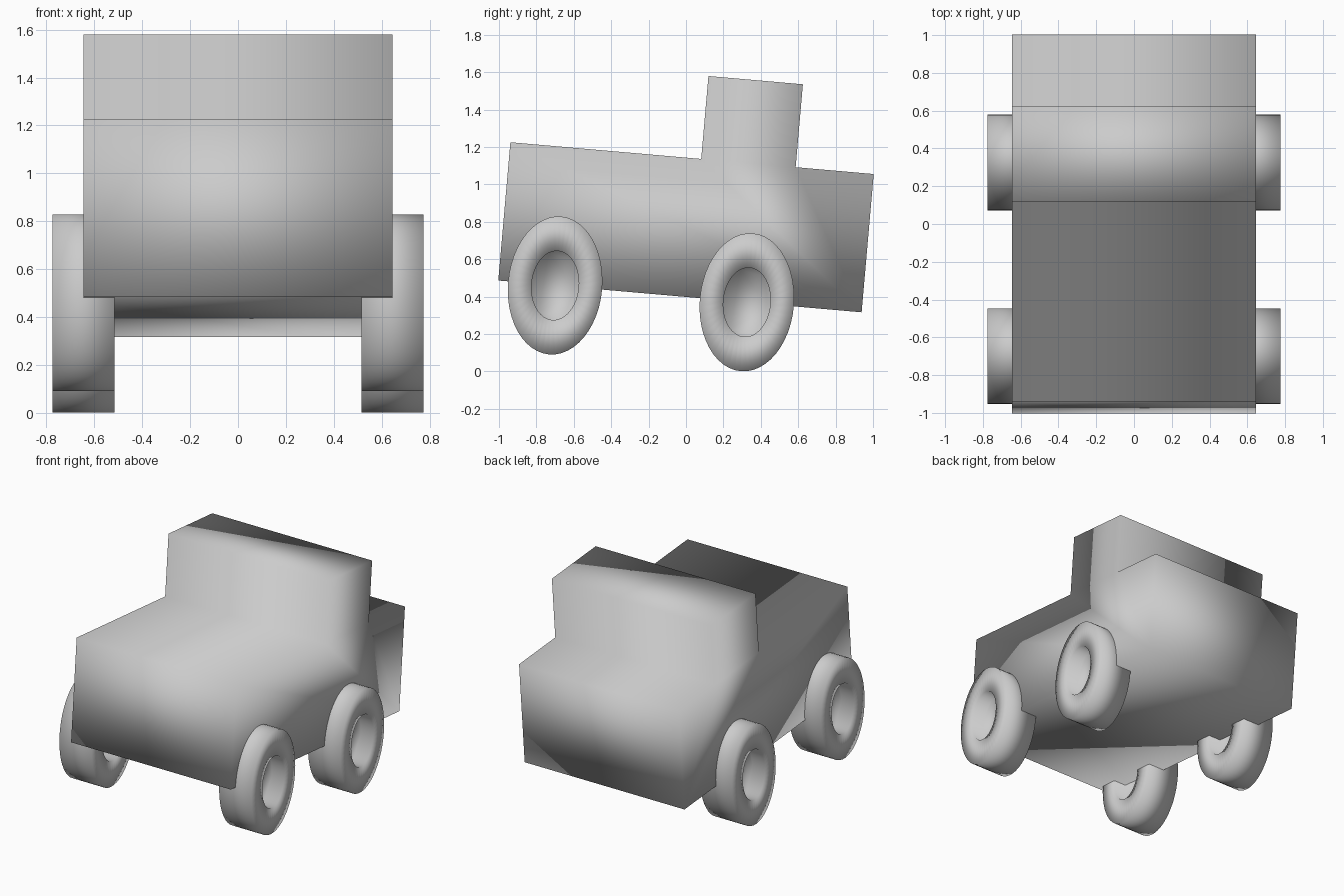
import bpy, bmesh, math
from mathutils import Matrix

old = bpy.data.objects.get("Cube")
if old:
    bpy.data.objects.remove(old, do_unlink=True)

grey = bpy.data.materials.new("plain grey")
grey.use_nodes = True
COLOUR = (0.6, 0.6, 0.6, 1)
grey.diffuse_color = COLOUR
grey.node_tree.nodes["Principled BSDF"].inputs["Base Color"].default_value = COLOUR

# The whole vehicle leans forward-up by a few degrees
LEAN = Matrix.Translation((0, 0, 0.771)) @ Matrix.Rotation(math.radians(-5), 4, 'X')
HALF_WIDTH = 0.645
FLOOR = -0.371


def finish(name, bm, place):
    """Turn a bmesh into a smooth grey object in the leaning frame."""
    bmesh.ops.recalc_face_normals(bm, faces=bm.faces)
    mesh = bpy.data.meshes.new(name)
    bm.to_mesh(mesh)
    bm.free()
    mesh.materials.append(grey)
    for poly in mesh.polygons:
        poly.use_smooth = True
    obj = bpy.data.objects.new(name, mesh)
    bpy.context.collection.objects.link(obj)
    obj.matrix_world = LEAN @ place
    return obj


def add_body():
    """Side profile of hood, cab and rear deck, extruded across the width."""
    deck, roof, end = -FLOOR, 0.816, 0.975
    cab_front, cab_back = 0.049, 0.556
    profile = [(-end, FLOOR), (end, FLOOR), (end, deck), (cab_back, deck),
               (cab_back, roof), (cab_front, roof), (cab_front, deck), (-end, deck)]
    bm = bmesh.new()
    face = bm.faces.new([bm.verts.new((-HALF_WIDTH, y, z)) for y, z in profile])
    side = bmesh.ops.extrude_face_region(bm, geom=[face])
    moved = [v for v in side["geom"] if isinstance(v, bmesh.types.BMVert)]
    bmesh.ops.translate(bm, verts=moved, vec=(2 * HALF_WIDTH, 0, 0))
    finish("body", bm, Matrix.Identity(4))


def add_wheel(name, x, y):
    """Oval wheel with a round recess in each flat side."""
    sides, half, depth = 48, 0.13, 0.1
    # across the wheel: (offset along axle, share of full radius)
    section = [(half - depth, 0.5), (half, 0.5), (half, 1),
               (-half, 1), (-half, 0.5), (depth - half, 0.5)]
    bm = bmesh.new()
    rings = []
    for offset, share in section:
        ring = []
        for i in range(sides):
            a = math.tau * i / sides
            ring.append(bm.verts.new((offset, 0.252 * share * math.cos(a),
                                      0.37 * share * math.sin(a))))
        rings.append(ring)
    for a, b in zip(rings, rings[1:]):
        for i in range(sides):
            j = (i + 1) % sides
            bm.faces.new((a[i], a[j], b[j], b[i]))
    # hub floors
    bm.faces.new(rings[0])
    bm.faces.new(rings[-1])
    finish(name, bm, Matrix.Translation((x, y, FLOOR)))


add_body()
for side, x in (("left", 0.645), ("right", -0.645)):
    for end, y in (("front", -0.67), ("rear", 0.359)):
        add_wheel(f"{end}_{side}_wheel", x, y)
